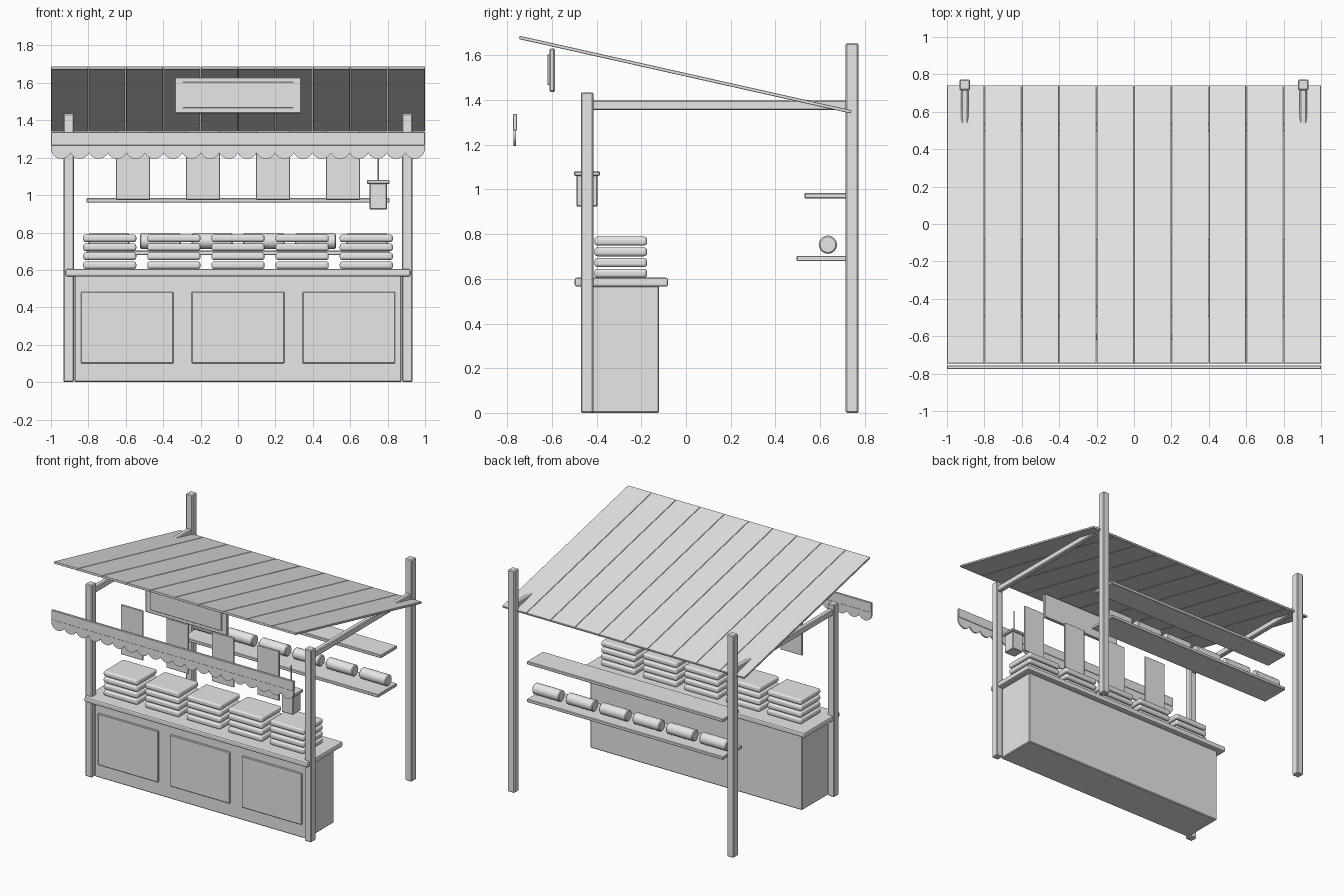
import bpy
import math

if "Cube" in bpy.data.objects:
    bpy.data.objects.remove(bpy.data.objects["Cube"], do_unlink=True)

grey = bpy.data.materials.new("plain_grey")
grey.use_nodes = True
grey.diffuse_color = (0.8, 0.8, 0.8, 1)
grey.node_tree.nodes["Principled BSDF"].inputs["Base Color"].default_value = (0.8, 0.8, 0.8, 1)


def finish(obj, name, bevel, segments=1):
    obj.name = name
    obj.data.name = name
    obj.data.materials.append(grey)
    bpy.ops.object.transform_apply(location=False, rotation=False, scale=True)
    if bevel:
        mod = obj.modifiers.new("soft_edges", "BEVEL")
        mod.width = bevel
        mod.segments = segments
        mod.limit_method = "ANGLE"
    return obj


def box(name, x, y, z, bevel=0.004, segments=1):
    """Box from its (low, high) range along each axis."""
    centre = [(r[0] + r[1]) / 2 for r in (x, y, z)]
    bpy.ops.mesh.primitive_cube_add(size=1, location=centre)
    obj = bpy.context.object
    obj.scale = [r[1] - r[0] for r in (x, y, z)]
    return finish(obj, name, bevel, segments)


def around(centre, width):
    return (centre - width / 2, centre + width / 2)


def rod(name, centre, radius, depth, rotation=(0, 0, 0), sides=24, bevel=0):
    bpy.ops.mesh.primitive_cylinder_add(vertices=sides, radius=radius, depth=depth,
                                        location=centre, rotation=rotation)
    obj = finish(bpy.context.object, name, bevel)
    bpy.ops.object.shade_smooth_by_angle(angle=math.radians(35))
    return obj


# Posts and side rails
for side, sx in (("right", -0.905), ("left", 0.905)):
    box(f"front_post_{side}", around(sx, 0.056), (-0.471, -0.414), (0, 1.435), 0.006)
    box(f"rear_post_{side}", around(sx, 0.056), (0.715, 0.772), (0, 1.655), 0.006)
    box(f"side_rail_{side}", around(sx, 0.038), (-0.44, 0.73), (1.355, 1.4), 0.006)

# Sloping roof planks
run, drop = 1.485, 0.333
for i in range(10):
    plank = box(f"roof_plank_{i + 1}", around(-0.9 + 0.2 * i, 0.198),
                around(-0.003, math.hypot(run, drop)), around(1.514, 0.015), 0.002)
    plank.rotation_euler.x = -math.atan2(drop, run)

# Scalloped valance
box("valance_strip", (-1, 1), (-0.775, -0.757), (1.265, 1.337), 0.002)
for i in range(20):
    rod(f"valance_scallop_{i + 1}", (-0.945 + 1.89 * i / 19, -0.766, 1.249), 0.055, 0.011,
        (math.pi / 2, 0, 0))

# Sign board with raised panel
box("sign_board", (-0.338, 0.338), (-0.612, -0.587), (1.437, 1.63), 0.005)
box("sign_panel", (-0.295, 0.295), (-0.62, -0.605), (1.467, 1.605), 0.002)

# Counter
box("counter_body", (-0.875, 0.875), (-0.44, -0.12), (0, 0.57), 0.006)
box("counter_top", (-0.922, 0.922), (-0.498, -0.08), (0.565, 0.605), 0.01, 2)
for i in range(3):
    box(f"counter_panel_{i + 1}", around(-0.593 + 0.593 * i, 0.495),
        (-0.452, -0.43), (0.1, 0.483), 0.004)

# Stacks of folded cloth
for i in range(5):
    for k in range(4):
        box(f"cloth_stack_{i + 1}_layer_{k + 1}", around(-0.686 + 0.343 * i, 0.284),
            around(-0.292, 0.236), around(0.625 + 0.048 * k, 0.04), 0.014, 3)

# Rear shelves with cloth rolls
box("upper_shelf", (-0.81, 0.81), (0.53, 0.72), (0.96, 0.984))
box("lower_shelf", (-0.81, 0.81), (0.495, 0.72), (0.679, 0.703))
for i in range(6):
    rod(f"cloth_roll_{i + 1}", (-0.69 + 0.276 * i, 0.635, 0.753), 0.041, 0.22,
        (0, math.pi / 2, 0), 20, 0.006)

# Hanging cloth samples
for i in range(4):
    box(f"hanging_cloth_{i + 1}", around(-0.5625 + 0.375 * i, 0.182),
        around(-0.442, 0.014), (0.975, 1.345), 0.003)

# Lantern
box("lantern_body", around(0.75, 0.094), around(-0.443, 0.094), (0.923, 1.066), 0.005)
box("lantern_cap", around(0.75, 0.122), around(-0.443, 0.116), (1.06, 1.082), 0.005)
rod("lantern_rod", (0.75, -0.443, 1.17), 0.004, 0.19, sides=8)
